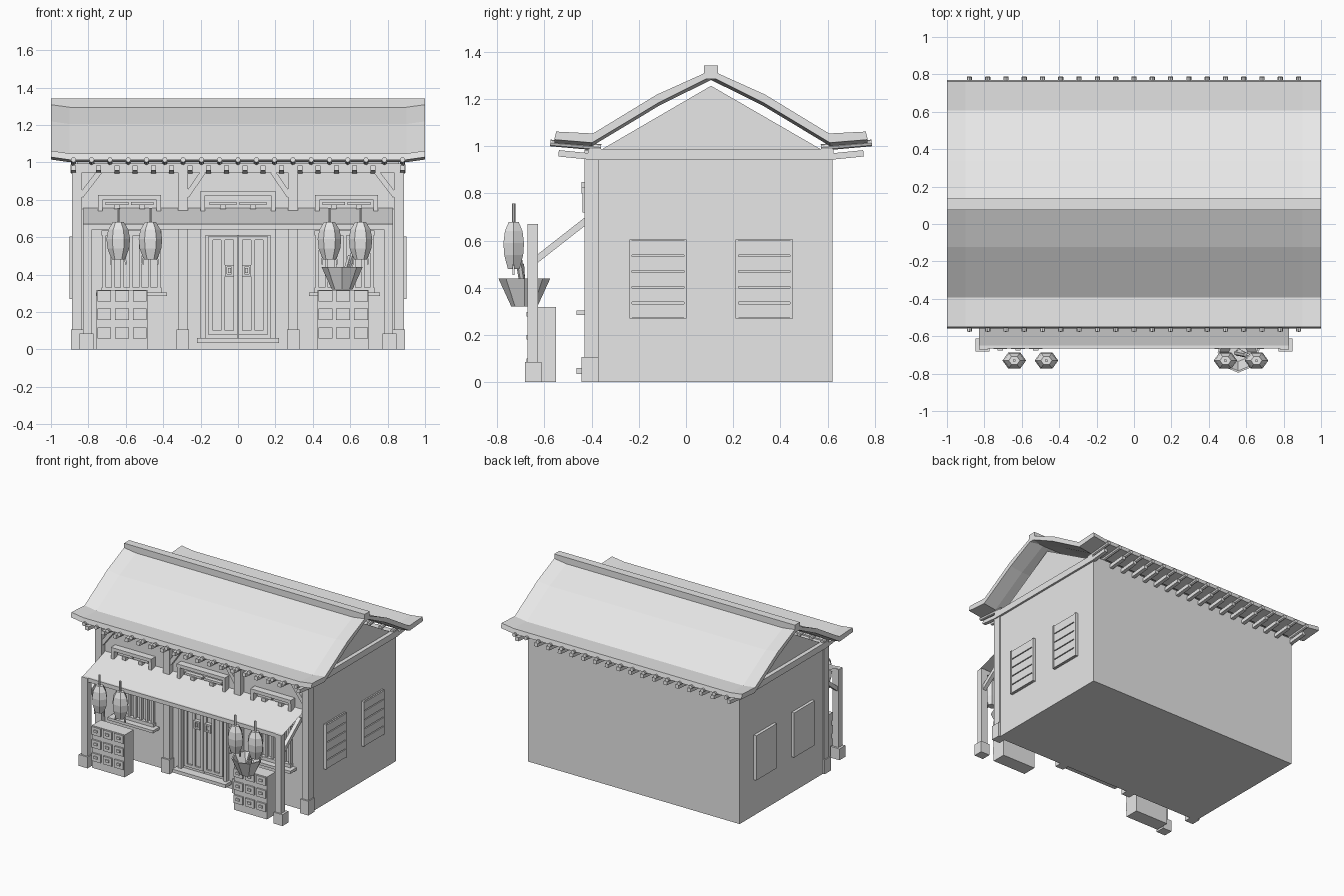
import bpy, bmesh, math
from mathutils import Vector

cube = bpy.data.objects.get("Cube")
if cube:
    bpy.data.objects.remove(cube, do_unlink=True)

grey = bpy.data.materials.new("pale_grey")
grey.use_nodes = True
grey.diffuse_color = (0.8, 0.8, 0.8, 1)
grey.node_tree.nodes["Principled BSDF"].inputs["Base Color"].default_value = (0.8, 0.8, 0.8, 1)


def finish(name, bm, recalc=True):
    if recalc:
        bmesh.ops.recalc_face_normals(bm, faces=bm.faces)
    mesh = bpy.data.meshes.new(name)
    bm.to_mesh(mesh)
    bm.free()
    mesh.materials.append(grey)
    obj = bpy.data.objects.new(name, mesh)
    bpy.context.collection.objects.link(obj)
    return obj


def add_box(bm, x, y, z):
    v = bmesh.ops.create_cube(bm, size=1)["verts"]
    for p in v:
        p.co = [lo + (c + 0.5) * (hi - lo) for c, (lo, hi) in zip(p.co, (x, y, z))]


def boxes(name, items):
    bm = bmesh.new()
    for item in items:
        add_box(bm, *item)
    return finish(name, bm)


def add_bar(bm, a, b, radius, sides=4):
    # straight prism between two points
    a, b = Vector(a), Vector(b)
    d = b - a
    v = bmesh.ops.create_cone(bm, cap_ends=True, segments=sides, radius1=radius,
                              radius2=radius, depth=d.length)["verts"]
    if sides == 4:
        bmesh.ops.rotate(bm, verts=v, matrix=Vector((1, 0, 0)).rotation_difference(
            Vector((1, 1, 0))).to_matrix())
    q = Vector((0, 0, 1)).rotation_difference(d)
    for p in v:
        p.co = q @ p.co + (a + b) / 2


def bars(name, items, radius, sides=4):
    bm = bmesh.new()
    for a, b in items:
        add_bar(bm, a, b, radius, sides)
    return finish(name, bm)


def loft(name, profile, stations):
    # sweep a closed y,z profile along x with a height offset per station
    bm = bmesh.new()
    rings = [[bm.verts.new((x, y, z + dz)) for y, z in profile] for x, dz in stations]
    n = len(profile)
    for r, s in zip(rings, rings[1:]):
        for i in range(n):
            bm.faces.new((r[i], r[(i + 1) % n], s[(i + 1) % n], s[i]))
    bm.faces.new(rings[0])
    bm.faces.new(rings[-1])
    return finish(name, bm)


def lathe(name, rings, centre, sides, flat=1.0, cap_top=True):
    bm = bmesh.new()
    loops = []
    for r, z in rings:
        loops.append([bm.verts.new((centre[0] + r * math.cos(t), centre[1] + flat * r * math.sin(t), z))
                      for t in (2 * math.pi * i / sides for i in range(sides))])
    for a, b in zip(loops, loops[1:]):
        for i in range(sides):
            j = (i + 1) % sides
            bm.faces.new((a[i], a[j], b[j], b[i]))
    bm.faces.new(loops[0])
    if cap_top:
        bm.faces.new(loops[-1])
    return finish(name, bm)


MID = 0.106   # ridge position in y
FRONT = -0.39  # front wall plane

# Main body, eave rails and gables
boxes("house_walls", [((-0.88, 0.88), (FRONT, 0.62), (0, 0.985))])
boxes("side_rails", [((s * 0.885 - 0.01, s * 0.885 + 0.01), (-0.415, 0.626), (0.942, 0.989)) for s in (-1, 1)])
boxes("front_beam", [((-0.88, 0.88), (-0.425, FRONT), (0.945, 0.995))])
loft("gable", [(-0.36, 0.985), (MID, 1.256), (0.575, 0.985)], [(-0.86, 0), (0.86, 0)])

# Curved roof shell with lifted ends, and ridge
upper = [(-0.55, 1.048), (-0.394, 1.04), (-0.123, 1.205), (MID, 1.308)]
lower = [(-0.558, 1.014), (-0.398, 1.001), (-0.115, 1.171), (MID, 1.281)]
mirror = lambda pts: [(2 * MID - y, z) for y, z in reversed(pts[:-1])]
outline = upper + mirror(upper) + [(2 * MID - y, z) for y, z in lower] + list(reversed(lower[:-1]))
ends = [(-1, 0.014), (-0.9, 0), (0.9, 0), (1, 0.014)]
loft("roof", outline, ends)
loft("ridge", [(0.076, 1.285), (0.076, 1.342), (0.136, 1.342), (0.136, 1.285)],
     [(-1, 0), (1, 0)])

# Round rafters and square rafter tails under both eaves
side_y = lambda y, s: y if s < 0 else 2 * MID - y
step = 0.0978
bars("round_rafters", [((i * step, side_y(-0.575, s), 1.014), (i * step, side_y(-0.36, s), 0.995))
                       for i in range(-9, 10) for s in (-1, 1)], 0.014, 8)
tail_x = [(i + 0.5) * step - 0.012 for i in range(-8, 8)] + [-0.88, 0.88]
bars("rafter_tails", [((x, side_y(-0.54, s), 0.97), (x, side_y(-0.39, s), 0.955))
                      for x in tail_x for s in (-1, 1)], 0.019)

# Front wall posts with plinths
post_x = (-0.86, -0.295, 0.295, 0.86)
boxes("wall_posts", [((x - 0.027, x + 0.027), (-0.43, -0.37), (0, 0.985)) for x in post_x])
boxes("wall_post_bases", [((x - 0.034, x + 0.034), (-0.442, -0.37), (0, 0.107)) for x in post_x])

# Diagonal braces beneath the beam
brace_ends = [(-0.84, -0.74), (-0.275, -0.185), (0.275, 0.185), (0.84, 0.74)]
bars("beam_braces", [((a, -0.408, 0.82), (b, -0.408, 0.95)) for a, b in brace_ends], 0.02)

# Awning sheet, beam, posts and struts
bm = bmesh.new()
bm.faces.new([bm.verts.new(p) for p in ((-0.83, -0.65, 0.671), (0.83, -0.65, 0.671),
                                        (0.83, FRONT, 0.755), (-0.83, FRONT, 0.755))])
finish("awning", bm, False)
boxes("awning_beam", [((-0.79, 0.79), (-0.665, -0.63), (0.64, 0.67))])
boxes("awning_posts", [((s * 0.805 - 0.025, s * 0.805 + 0.025), (-0.672, -0.627), (0, 0.67)) for s in (-1, 1)])
boxes("awning_post_bases", [((s * 0.81 - 0.037, s * 0.81 + 0.037), (-0.682, -0.612), (0, 0.085)) for s in (-1, 1)])
bars("awning_struts", [((s * 0.805, -0.64, 0.515), (s * 0.805, -0.41, 0.695)) for s in (-1, 1)], 0.02)

# Hooded lintels over the door and windows
hoods = []
for cx, w, top in ((-0.58, 0.168, 0.825), (0, 0.2, 0.848), (0.58, 0.168, 0.825)):
    hoods.append(((cx - w, cx + w), (-0.442, FRONT), (top - 0.025, top)))
    for s in (-1, 1):
        e = cx + s * (w - 0.012)
        hoods.append(((e - 0.012, e + 0.012), (-0.438, FRONT), (0.72, top - 0.02)))
        m = cx + s * w * 0.4
        hoods.append(((m - w * 0.36, m + w * 0.36), (-0.42, FRONT), (0.772, 0.788)))
        hoods.append(((m - 0.015, m + 0.015), (-0.43, FRONT), (0.75, 0.775)))
boxes("lintel_hoods", hoods)

# Double door: frame, leaves, raised stiles, handles and sill
boxes("door_frame", [((-0.2, -0.175), (-0.425, FRONT), (0.05, 0.64)),
                     ((0.175, 0.2), (-0.425, FRONT), (0.05, 0.64)),
                     ((-0.2, 0.2), (-0.425, FRONT), (0.61, 0.64))])
leaves, handles = [], []
for s in (-1, 1):
    def span(a, b):
        return tuple(sorted((s * a, s * b)))
    leaves.append((span(0.003, 0.175), (-0.4, FRONT), (0.06, 0.61)))
    for a, b in ((0.003, 0.025), (0.07, 0.09), (0.135, 0.16)):
        leaves.append((span(a, b), (-0.412, FRONT), (0.09, 0.595)))
    for z in (0.08, 0.585):
        leaves.append((span(0.003, 0.16), (-0.412, FRONT), (z, z + 0.02)))
    for a, b in ((0.022, 0.034), (0.058, 0.07)):
        handles.append((span(a, b), (-0.428, -0.4), (0.39, 0.452)))
    for z in (0.39, 0.44):
        handles.append((span(0.022, 0.07), (-0.428, -0.4), (z, z + 0.012)))
    handles.append((span(0.038, 0.054), (-0.424, -0.4), (0.408, 0.435)))
boxes("door_leaves", leaves)
boxes("door_handles", handles)
boxes("door_sill", [((-0.22, 0.22), (-0.465, FRONT), (0.035, 0.06))])

# Barred front windows with ledges
for name, s in (("right", -1), ("left", 1)):
    cx = s * 0.57
    parts = [((cx - 0.16, cx + 0.16), (-0.42, FRONT), (z, z + 0.025)) for z in (0.305, 0.61)]
    parts += [((cx + k * 0.0485 - 0.009, cx + k * 0.0485 + 0.009), (-0.412, FRONT), (0.305, 0.63))
              for k in range(-3, 4)]
    boxes(name + "_window", parts)
    boxes(name + "_window_ledge", [((cx - 0.19, cx + 0.19), (-0.465, FRONT), (0.285, 0.305))])

# Side shutters: slatted on the left side, plain on the right
slats, plain = [], []
for y0, y1 in ((-0.24, 0.003), (0.21, 0.453)):
    plain.append(((-0.902, -0.875), (y0, y1), (0.27, 0.605)))
    slats.append(((0.875, 0.89), (y0, y1), (0.27, 0.605)))
    for y in (y0, y1 - 0.012):
        slats.append(((0.88, 0.902), (y, y + 0.012), (0.27, 0.605)))
    for i in range(5):
        z = 0.272 + i * 0.067
        slats.append(((0.88, 0.9), (y0, y1), (z, z + 0.06)))
boxes("slatted_shutters", slats)
boxes("plain_shutters", plain)

# Drawer cabinets
for name, cx in (("right", -0.62), ("left", 0.562)):
    boxes(name + "_cabinet", [((cx - 0.137, cx + 0.137), (-0.655, -0.55), (0, 0.318))])
    drawers, pulls = [], []
    for i in (-1, 0, 1):
        for z in (0.09, 0.19, 0.287):
            x = cx + i * 0.095
            drawers.append(((x - 0.037, x + 0.037), (-0.667, -0.65), (z - 0.032, z + 0.028)))
            pulls.append(((x - 0.014, x + 0.014), (-0.675, -0.66), (z - 0.008, z + 0.01)))
    boxes(name + "_drawers", drawers)
    boxes(name + "_drawer_pulls", pulls)

# Hanging lanterns with stems and tassels
for i, x in enumerate((-0.64, -0.468, 0.489, 0.655)):
    lathe("lantern_%d" % (i + 1), [(0.036, 0.48), (0.058, 0.54), (0.063, 0.59), (0.054, 0.64), (0.03, 0.68)],
          (x, -0.73), 6, 0.8)
    bars("lantern_stem_%d" % (i + 1), [((x, -0.73, 0.67), (x, -0.73, 0.757))], 0.008, 6)
    bars("lantern_tassels_%d" % (i + 1), [((x + s * 0.04, -0.73, 0.455), (x + s * 0.035, -0.73, 0.51))
                                          for s in (-1, 1)], 0.006)

# Open basket holding rolled sticks
lathe("basket", [(0.055, 0.32), (0.11, 0.44), (0.1, 0.44), (0.05, 0.335)], (0.557, -0.685), 8)
bars("basket_sticks", [((0.56, -0.68, 0.34), (0.62, -0.71, 0.53)),
                       ((0.55, -0.69, 0.34), (0.6, -0.7, 0.5))], 0.014, 6)
